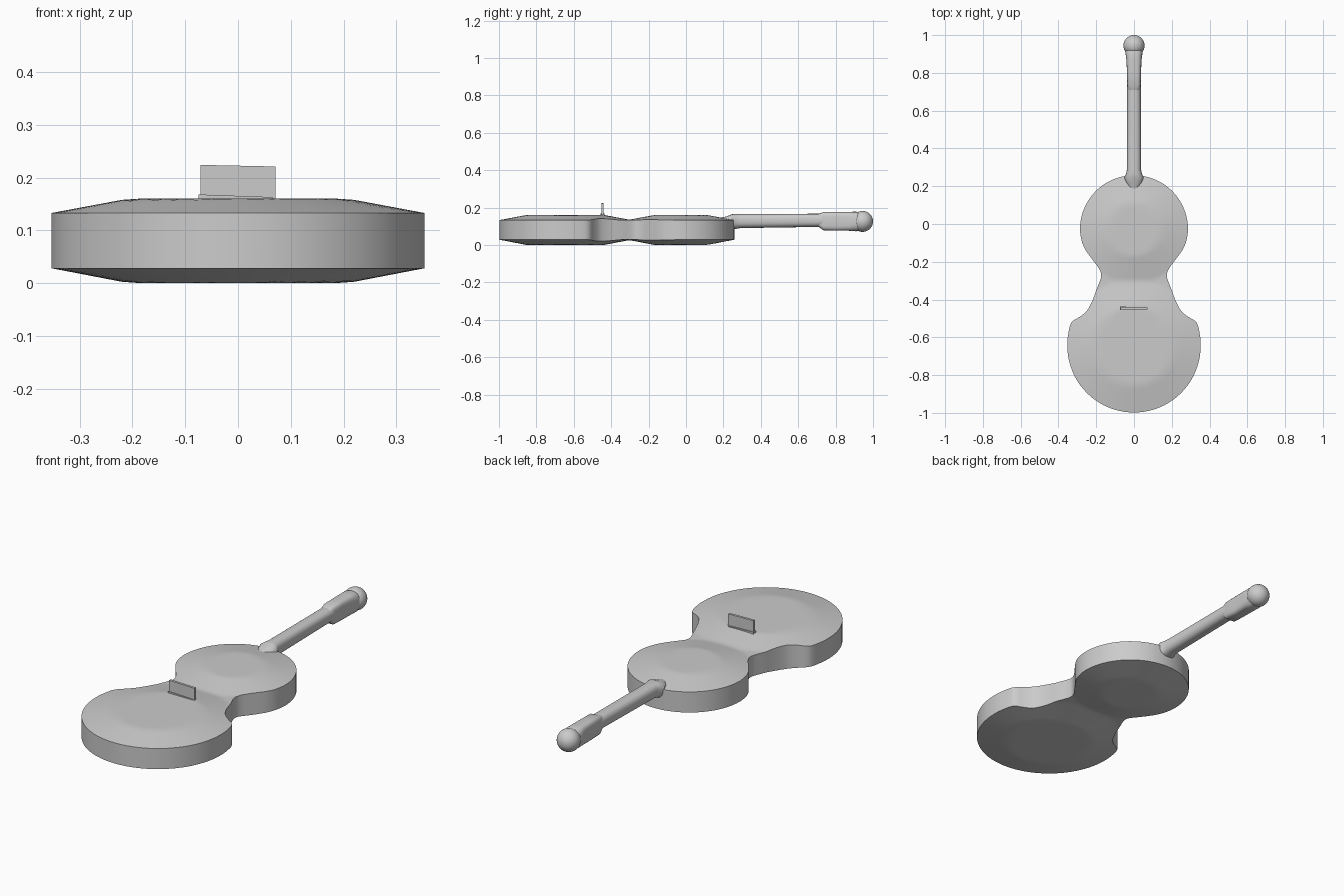
import bpy, bmesh
from math import sin, cos, pi, hypot, radians

if "Cube" in bpy.data.objects:
    bpy.data.objects.remove(bpy.data.objects["Cube"])


def finish(bm, name, angle=30):
    bmesh.ops.remove_doubles(bm, verts=bm.verts, dist=0.0005)
    bmesh.ops.recalc_face_normals(bm, faces=bm.faces)
    me = bpy.data.meshes.new(name)
    bm.to_mesh(me)
    bm.free()
    ob = bpy.data.objects.new(name, me)
    bpy.context.collection.objects.link(ob)
    bpy.ops.object.select_all(action='DESELECT')
    ob.select_set(True)
    bpy.context.view_layer.objects.active = ob
    bpy.ops.object.shade_smooth_by_angle(angle=radians(angle))
    return ob


def catmull(pts, n):
    out = []
    for i in range(1, len(pts) - 2):
        p0, p1, p2, p3 = pts[i - 1:i + 3]
        for k in range(n):
            t = k / n
            out.append(tuple(0.5 * (2 * b + (c - a) * t + (2 * a - 5 * b + 4 * c - d) * t * t
                                    + (3 * b - a - 3 * c + d) * t ** 3)
                             for a, b, c, d in zip(p0, p1, p2, p3)))
    out.append(pts[-2])
    return out


def bridge_rings(bm, rings):
    for a, b in zip(rings, rings[1:]):
        for i in range(len(a)):
            j = (i + 1) % len(a)
            bm.faces.new((a[i], a[j], b[j], b[i]))


# Body: half outline (x, y) from the lower tip through the waist to the upper tip
LOW, LOW_R = -0.645, 0.353
UP, UP_R = -0.028, 0.286
outline = [(LOW_R * sin(a), LOW - LOW_R * cos(a)) for a in (pi / 2 * k / 20 for k in range(20))]
waist = [(0.34, -0.74), (0.353, -0.645), (0.347, -0.575), (0.33, -0.52), (0.285, -0.49),
         (0.25, -0.46), (0.222, -0.41), (0.198, -0.345), (0.174, -0.28), (0.183, -0.24),
         (0.215, -0.195), (0.255, -0.14), (0.277, -0.09), (0.286, -0.028), (0.28, 0.03)]
outline += catmull(waist, 4)
outline += [(UP_R * cos(a), UP + UP_R * sin(a)) for a in (pi / 2 * k / 20 for k in range(1, 21))]


def arch(x, y):
    """Bevelled plateau over each bout."""
    low = (LOW_R - hypot(x, y - LOW)) / 0.145
    up = (UP_R - hypot(x, y - UP)) / 0.145
    return 0.027 * max(0, min(1, max(low, up)))


bm = bmesh.new()
rings = []
COLS = 28
for w, y in outline:
    xs = [w * sin(pi / 2 * (2 * k / COLS - 1)) for k in range(COLS + 1)]
    ring = [bm.verts.new((x, y, 0.133 + arch(x, y))) for x in xs]
    ring += [bm.verts.new((x, y, 0.028 - arch(x, y) * 1.03)) for x in reversed(xs)]
    rings.append(ring)
bridge_rings(bm, rings)
finish(bm, "body", 35)


# Neck and headstock: rounded sections (y, half width, z low, z high, squareness)
def loft(name, sections, sides=32):
    bm = bmesh.new()
    rings = []
    for y, w, lo, hi, e in sections:
        ring = []
        for k in range(sides):
            c, s = cos(2 * pi * k / sides), sin(2 * pi * k / sides)
            px = abs(c) ** e * (1 if c > 0 else -1)
            pz = abs(s) ** e * (1 if s > 0 else -1)
            ring.append(bm.verts.new((w * px, y, (lo + hi) / 2 + (hi - lo) / 2 * pz)))
        rings.append(ring)
    bridge_rings(bm, rings)
    bm.faces.new(rings[0])
    bm.faces.new(rings[-1])
    return finish(bm, name, 35)


loft("neck", [(0.18, 0.02, 0.09, 0.145, 0.8), (0.215, 0.045, 0.08, 0.152, 0.8),
              (0.245, 0.052, 0.08, 0.164, 0.8), (0.265, 0.042, 0.086, 0.166, 0.8),
              (0.29, 0.037, 0.09, 0.166, 0.8), (0.74, 0.036, 0.097, 0.167, 0.8)])
loft("headstock", [(0.705, 0.03, 0.1, 0.165, 0.6), (0.735, 0.036, 0.078, 0.176, 0.5),
                   (0.80, 0.037, 0.076, 0.177, 0.5), (0.87, 0.04, 0.076, 0.177, 0.55),
                   (0.91, 0.046, 0.073, 0.178, 0.75), (0.95, 0.04, 0.085, 0.165, 1)])

# Rounded scroll end
bm = bmesh.new()
bmesh.ops.create_uvsphere(bm, u_segments=32, v_segments=20, radius=0.056)
bmesh.ops.translate(bm, verts=bm.verts, vec=(0, 0.944, 0.126))
finish(bm, "scroll_ball", 60)


# String bridge: thin plate with a low foot
def plate(name, x0, x1, y0, y1, z0, z_left, z_right):
    bm = bmesh.new()
    a = [bm.verts.new(p) for p in ((x0, y0, z0), (x1, y0, z0), (x1, y0, z_right), (x0, y0, z_left))]
    b = [bm.verts.new((v.co.x, y1, v.co.z)) for v in a]
    bridge_rings(bm, [a, b])
    bm.faces.new(a)
    bm.faces.new(b)
    return finish(bm, name)


plate("string_bridge", -0.071, 0.071, -0.453, -0.441, 0.14, 0.224, 0.221)
plate("bridge_foot", -0.075, 0.065, -0.456, -0.436, 0.14, 0.168, 0.163)
